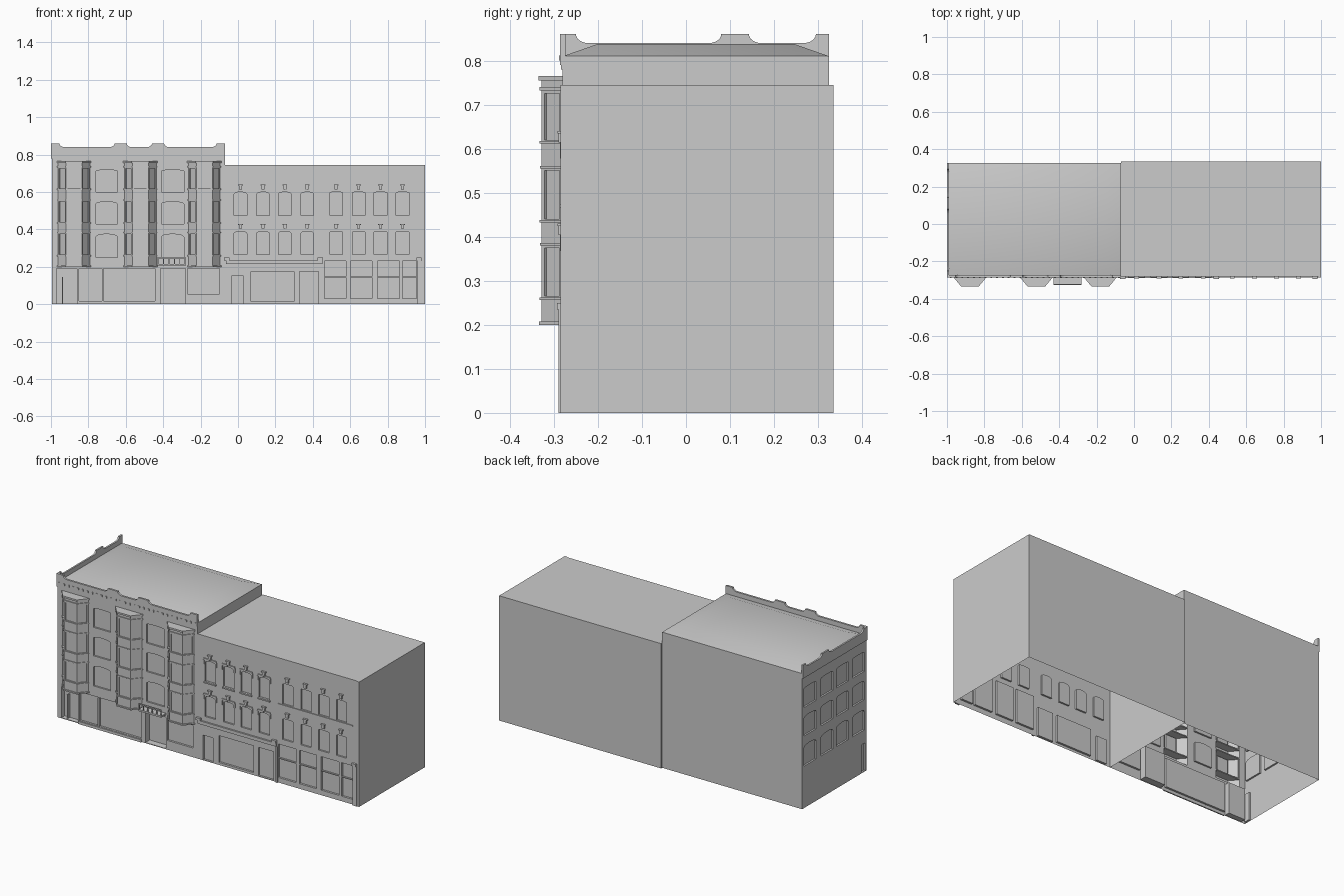
import bpy, bmesh, math
from mathutils import Vector

cube = bpy.data.objects.get("Cube")
if cube:
    bpy.data.objects.remove(cube)

grey = bpy.data.materials.new("plain grey")
grey.use_nodes = True
grey.diffuse_color = (0.6, 0.6, 0.6, 1)
grey.node_tree.nodes["Principled BSDF"].inputs["Base Color"].default_value = (0.6, 0.6, 0.6, 1)


def finish(bm, name, smooth=False):
    mesh = bpy.data.meshes.new(name)
    bm.to_mesh(mesh)
    bm.free()
    mesh.materials.append(grey)
    obj = bpy.data.objects.new(name, mesh)
    bpy.context.collection.objects.link(obj)
    if smooth:
        mesh.shade_smooth()
    return obj


def box(bm, x0, x1, y0, y1, z0, z1):
    verts = bmesh.ops.create_cube(bm, size=1)["verts"]
    for v in verts:
        v.co = ((x0 + x1) / 2 + v.co.x * (x1 - x0),
                (y0 + y1) / 2 + v.co.y * (y1 - y0),
                (z0 + z1) / 2 + v.co.z * (z1 - z0))


def outline(u0, u1, v0, v1, rise):
    # rectangle whose top may be a shallow arch
    pts = [(u0, v0), (u1, v0), (u1, v1 - rise)]
    if rise:
        for i in range(1, 8):
            t = math.pi * i / 8
            pts.append(((u0 + u1) / 2 + (u1 - u0) / 2 * math.cos(t),
                        v1 - rise + rise * math.sin(t)))
    return pts + [(u0, v1 - rise)]


def wall(bm, a, b, z0, z1, openings=()):
    """Flat wall from plan point a to b, outside on the right.
    Opening: (u0, u1, z0, z1, arch rise, recess); no recess leaves a hole."""
    a, b = Vector((*a, 0)), Vector((*b, 0))
    along = (b - a).normalized()
    inward = Vector((-along.y, along.x, 0))

    def loop(pts, depth=0):
        return [bm.verts.new(a + along * u + inward * depth + Vector((0, 0, v))) for u, v in pts]

    def ring(vs):
        return [bm.edges.new((v, vs[i - 1])) for i, v in enumerate(vs)]

    edges = ring(loop(outline(0, (b - a).length, z0, z1, 0)))
    for u0, u1, v0, v1, rise, depth in openings:
        pts = outline(u0, u1, v0, v1, rise)
        rim = loop(pts)
        edges += ring(rim)
        if depth:
            back = loop(pts, depth)
            bm.faces.new(back)
            for i in range(len(rim)):
                bm.faces.new((rim[i - 1], rim[i], back[i], back[i - 1]))
    filled = bmesh.ops.triangle_fill(bm, edges=edges, use_beauty=True, normal=-inward)
    for f in filled["geom"]:
        if isinstance(f, bmesh.types.BMFace):
            f.normal_update()
            if f.normal.dot(inward) > 0:
                f.normal_flip()


# Overall plan
LX0, LX1, LF, LB, LH = -0.995, -0.07, -0.28, 0.325, 0.81
RX0, RX1, RF, RB, RH = -0.07, 1.0, -0.28, 0.335, 0.745
FLOORS = [(0.25, 0.375, 0.015), (0.43, 0.548, 0.012), (0.60, 0.718, 0.006)]
BAYS = [-0.877, -0.522, -0.18]
BAY_Z = [(0.265, 0.375), (0.44, 0.55), (0.62, 0.725)]

# Taller building: front wall with windows, bay holes and shop openings
bm = bmesh.new()
holes = []
for x0, x1 in ((-0.76, -0.645), (-0.41, -0.29)):
    holes += [(x0 - LX0, x1 - LX0, z0, z1, r, 0.01) for z0, z1, r in FLOORS]
holes += [(x - 0.08 - LX0, x + 0.08 - LX0, 0.21, 0.75, 0, 0) for x in BAYS]
shops = [(-0.97, -0.86, 0.004, 0.19, 0.03), (-0.85, -0.445, 0.018, 0.19, 0.012),
         (-0.415, -0.28, 0.004, 0.19, 0.04), (-0.27, -0.1, 0.055, 0.19, 0.012)]
holes += [(x0 - LX0, x1 - LX0, z0, z1, 0, d) for x0, x1, z0, z1, d in shops]
wall(bm, (LX0, LF), (LX1, LF), 0, LH, holes)
wall(bm, (LX1, LF), (LX1, LB), 0, LH)
wall(bm, (LX1, LB), (LX0, LB), 0, LH)
# Windowed end wall with a corner doorway
holes = [(LB - y - 0.056, LB - y + 0.056, z0, z1, r, 0.01)
         for y in (0.25, 0.09, -0.055, -0.205) for z0, z1, r in FLOORS]
holes.append((0.56, 0.595, 0.004, 0.17, 0, 0.01))
wall(bm, (LX0, LB), (LX0, LF), 0, LH, holes)
finish(bm, "tall_building_walls")

# Gently raised roof
bm = bmesh.new()
rings = []
for inset, z in ((0, LH), (0.08, 0.838)):
    rings.append([bm.verts.new((x, y, z)) for x, y in (
        (LX0 + inset, LF + inset), (LX1 - inset, LF + inset),
        (LX1 - inset, LB - inset), (LX0 + inset, LB - inset))])
bm.faces.new(rings[1])
for i in range(4):
    bm.faces.new((rings[0][i - 1], rings[0][i], rings[1][i], rings[1][i - 1]))
finish(bm, "tall_building_roof", smooth=True)


def parapet(name, bumps, place, thick):
    # scalloped top profile, extruded to a thin slab
    base, low, high, r = 0.79, 0.84, 0.86, 0.028
    pts = []
    for i, (u0, u1) in enumerate(bumps):
        steps = [math.pi / 2 * k / 6 for k in range(7)]
        if i > 0:
            pts += [(u0 - r + r * math.cos(t), high - (high - low) * math.sin(t)) for t in reversed(steps)]
        else:
            pts.append((u0, high))
        if i < len(bumps) - 1:
            pts += [(u1 + r - r * math.cos(t), high - (high - low) * math.sin(t)) for t in steps]
        else:
            pts.append((u1, high))
    pts += [(bumps[-1][1], base), (bumps[0][0], base)]
    bm = bmesh.new()
    face = bm.faces.new([bm.verts.new(place(u, v)) for u, v in pts])
    extruded = bmesh.ops.extrude_face_region(bm, geom=[face])["geom"]
    bmesh.ops.translate(bm, vec=thick, verts=[g for g in extruded if isinstance(g, bmesh.types.BMVert)])
    bmesh.ops.recalc_face_normals(bm, faces=bm.faces)
    finish(bm, name)


parapet("front_parapet", [(-1, -0.955), (-0.66, -0.595), (-0.46, -0.395), (-0.115, -0.07)],
        lambda u, v: (u, -0.286, v), (0, 0.012, 0))
parapet("side_parapet", [(-0.286, -0.25), (0.08, 0.143), (0.295, 0.325)],
        lambda u, v: (-1, u, v), (0.01, 0, 0))

# Cornice ledge and dentils
bm = bmesh.new()
box(bm, -1, LX1, -0.284, LF, 0.78, 0.79)
box(bm, -1, LX0, LF, LB, 0.78, 0.79)
for i in range(30):
    x = -0.985 + i * 0.031
    box(bm, x, x + 0.01, -0.289, -0.286, 0.80, 0.812)
finish(bm, "cornice_trim")

# Bay windows
for name, cx in zip(("right_bay", "middle_bay", "left_bay"), BAYS):
    bm = bmesh.new()

    def plan(grow):
        return [(cx - 0.085 - grow, LF), (cx - 0.043 - grow / 2, -0.328 - grow),
                (cx + 0.043 + grow / 2, -0.328 - grow), (cx + 0.085 + grow, LF)]

    p = plan(0)
    for a, b in zip(p, p[1:]):
        width = (Vector(b) - Vector(a)).length
        wall(bm, a, b, 0.2, 0.765, [(0.009, width - 0.009, z0, z1, 0, 0.006) for z0, z1 in BAY_Z])
    # sills, bands, foot and cap
    for z0, z1, grow in ((0.2, 0.208, 0.006), (0.256, 0.262, 0.005), (0.38, 0.386, 0.004),
                         (0.432, 0.438, 0.005), (0.555, 0.561, 0.004), (0.612, 0.618, 0.005),
                         (0.732, 0.74, 0.005), (0.755, 0.765, 0.007)):
        rings = [[bm.verts.new((x, y, z)) for x, y in plan(grow)] for z in (z0, z1)]
        bm.faces.new(rings[0][::-1])
        bm.faces.new(rings[1])
        for i in range(4):
            bm.faces.new((rings[0][i - 1], rings[0][i], rings[1][i], rings[1][i - 1]))
    finish(bm, name)

# Small balcony over the entrance
bm = bmesh.new()
box(bm, -0.43, -0.28, -0.325, LF, 0.205, 0.215)
box(bm, -0.43, -0.28, -0.325, -0.32, 0.245, 0.252)
for i in range(6):
    x = -0.43 + i * 0.029
    box(bm, x, x + 0.005, -0.325, -0.32, 0.215, 0.245)
finish(bm, "entrance_balcony")

# Shopfront plinth and post
bm = bmesh.new()
box(bm, -0.855, -0.44, -0.287, LF, 0, 0.016)
box(bm, -0.728, -0.72, -0.284, -0.268, 0.016, 0.19)
box(bm, -0.94, -0.935, -0.27, -0.25, 0.004, 0.145)
finish(bm, "shopfront_trim")

# Lower building
HOODED = [0.013, 0.134, 0.25, 0.37]
PLAIN = [0.525, 0.645, 0.762, 0.88]
bm = bmesh.new()
holes = []
for x in HOODED + PLAIN:
    for z0, z1 in ((0.265, 0.39), (0.475, 0.60)):
        holes.append((x - 0.034 - RX0, x + 0.034 - RX0, z0, z1, 0.012 if x < 0.45 else 0.004, 0.01))
shops = [(-0.035, 0.03, 0.004, 0.15), (0.07, 0.3, 0.015, 0.175), (0.33, 0.43, 0.004, 0.175),
         (0.462, 0.578, 0.03, 0.23), (0.602, 0.716, 0.03, 0.23),
         (0.746, 0.864, 0.03, 0.23), (0.88, 0.955, 0.03, 0.23)]
holes += [(x0 - RX0, x1 - RX0, z0, z1, 0, 0.012) for x0, x1, z0, z1 in shops]
wall(bm, (RX0, RF), (RX1, RF), 0, RH, holes)
wall(bm, (RX1, RF), (RX1, RB), 0, RH)
wall(bm, (RX1, RB), (RX0, RB), 0, RH)
wall(bm, (RX0, RB), (RX0, RF), 0, RH)
bm.faces.new([bm.verts.new((x, y, RH)) for x, y in ((RX0, RF), (RX1, RF), (RX1, RB), (RX0, RB))])
finish(bm, "low_building_shell")

# Window hoods, keystones and sills
bm = bmesh.new()
for z in (0.39, 0.60):
    for x in HOODED + PLAIN:
        box(bm, x - 0.008, x + 0.008, -0.290, RF, z + 0.014, z + 0.034)
        box(bm, x - 0.013, x + 0.013, -0.292, RF, z + 0.034, z + 0.04)
    for x in HOODED:
        for s in (-1, 1):
            lower, upper = sorted((x + s * 0.045, x + s * 0.038))
            box(bm, lower, upper, -0.286, RF, z - 0.022, z + 0.006)
            lower, upper = sorted((x + s * 0.042, x + s * 0.005))
            box(bm, lower, upper, -0.286, RF, z + 0.004, z + 0.014)
for x in HOODED:
    box(bm, x - 0.04, x + 0.04, -0.287, RF, 0.466, 0.474)
box(bm, 0.46, 0.955, -0.285, RF, 0.467, 0.473)
finish(bm, "window_hoods_and_sills")

# Shop cornice, brackets, transoms and pilasters
bm = bmesh.new()
box(bm, -0.065, 0.455, -0.290, RF, 0.215, 0.235)
for x in (-0.06, 0.44, 0.968):
    box(bm, x - 0.014, x + 0.014, -0.293, RF, 0.235, 0.25)
for x0, x1, z0, z1 in shops[3:]:
    box(bm, x0, x1, -0.278, -0.268, 0.142, 0.147)
box(bm, 0.985, 1, -0.285, RF, 0, RH)
box(bm, 0.958, 0.985, -0.290, RF, 0, 0.235)
box(bm, 0.448, 0.46, -0.288, RF, 0, 0.215)
box(bm, 0.457, 0.461, -0.283, RF, 0.235, RH)
finish(bm, "shop_trim_and_pilasters")
